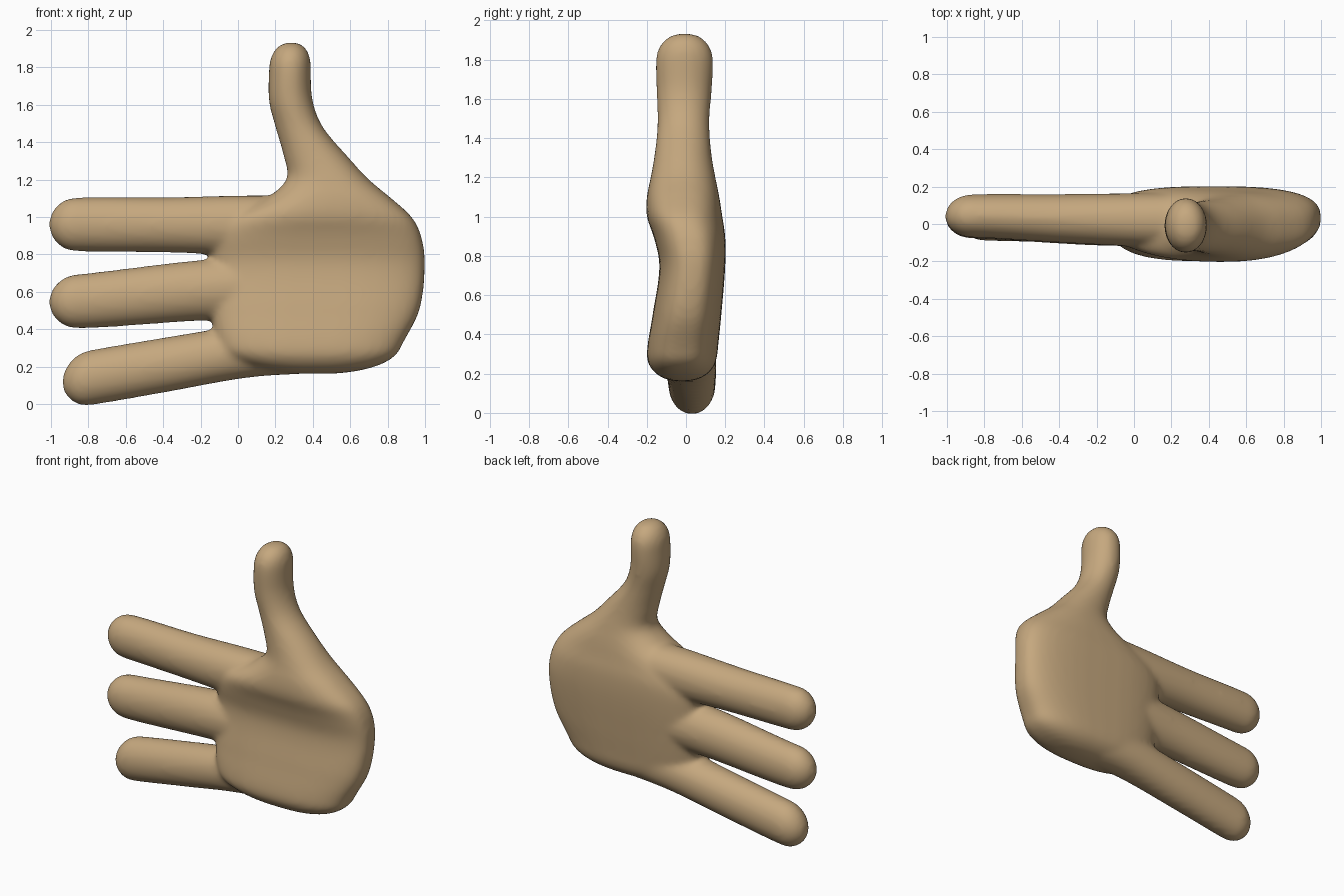
import bpy
import bmesh
import math
from mathutils import Vector

if "Cube" in bpy.data.objects:
    bpy.data.objects.remove(bpy.data.objects["Cube"], do_unlink=True)

SIDES = 40


def sample(stations, pos):
    """Smoothly interpolate the station rows (first value = position)."""
    i = 0
    while i < len(stations) - 2 and pos > stations[i + 1][0]:
        i += 1
    rows = [stations[max(0, min(len(stations) - 1, i + k))] for k in (-1, 0, 1, 2)]
    a, b, c, d = rows
    span = c[0] - b[0]
    t = (pos - b[0]) / span
    out = []
    for k in range(1, len(b)):
        m0 = (c[k] - a[k]) / (c[0] - a[0]) * span
        m1 = (d[k] - b[k]) / (d[0] - b[0]) * span
        out.append((2*t**3 - 3*t**2 + 1) * b[k] + (t**3 - 2*t**2 + t) * m0
                   + (3*t**2 - 2*t**3) * c[k] + (t**3 - t**2) * m1)
    return out


def loft(bm, stations, along_z, cap_start, cap_end, bluntness=2.0, steps=70):
    """Closed rounded body; rows are position, low, high, front, back, squareness."""
    first, last = stations[0][0], stations[-1][0]
    rings = []
    for i in range(steps + 1):
        # Cosine spacing packs the rings into the rounded ends
        f = 0.5 - 0.5 * math.cos(math.pi * (0.02 + 0.96 * i / steps))
        pos = first + (last - first) * f
        low, high, front, back, power = sample(stations, pos)
        scale = 1.0
        for dist, cap in ((pos - first, cap_start), (last - pos, cap_end)):
            if dist < cap:
                scale *= (1 - (1 - dist / cap) ** bluntness) ** (1 / bluntness)
        mid, half = (low + high) / 2, (high - low) / 2 * scale
        centre, depth = (front + back) / 2, (back - front) / 2 * scale
        ring = []
        for j in range(SIDES):
            ang = math.tau * j / SIDES
            c, s = math.cos(ang), math.sin(ang)
            u = mid + half * math.copysign(abs(c) ** (2 / power), c)
            y = centre + depth * math.copysign(abs(s) ** (2 / power), s)
            ring.append(bm.verts.new(Vector((u, y, pos) if along_z else (pos, y, u))))
        rings.append(ring)
    for r0, r1 in zip(rings, rings[1:]):
        for j in range(SIDES):
            k = (j + 1) % SIDES
            bm.faces.new((r0[j], r0[k], r1[k], r1[j]))
    bm.faces.new(rings[0])
    bm.faces.new(rings[-1])


bm = bmesh.new()

# Palm flowing up into the thumb: z, left, right, front, back, squareness
palm_and_thumb = [
    (0.16, 0.00, 0.82, -0.19, 0.15, 2.6),
    (0.30, -0.10, 0.87, -0.20, 0.16, 2.8),
    (0.50, -0.14, 0.97, -0.17, 0.18, 2.8),
    (0.75, -0.14, 1.00, -0.135, 0.20, 2.8),
    (0.90, -0.14, 0.98, -0.165, 0.20, 2.8),
    (1.00, -0.05, 0.93, -0.20, 0.185, 2.6),
    (1.10, 0.15, 0.82, -0.20, 0.17, 2.4),
    (1.20, 0.26, 0.70, -0.18, 0.15, 2.2),
    (1.32, 0.245, 0.59, -0.16, 0.13, 2.1),
    (1.48, 0.20, 0.455, -0.145, 0.12, 2.0),
    (1.62, 0.165, 0.40, -0.15, 0.13, 2.0),
    (1.78, 0.165, 0.39, -0.155, 0.14, 2.0),
    (1.935, 0.175, 0.395, -0.145, 0.13, 2.0),
]
loft(bm, palm_and_thumb, True, 0.14, 0.14, bluntness=2.3)

# Three fingers: x, low, high, front, back, squareness
index_finger = [
    (-1.01, 0.82, 1.10, -0.07, 0.155, 2),
    (-0.80, 0.815, 1.105, -0.075, 0.16, 2),
    (-0.40, 0.81, 1.105, -0.10, 0.16, 2),
    (0.00, 0.80, 1.115, -0.12, 0.165, 2.1),
    (0.35, 0.80, 1.115, -0.13, 0.17, 2.2),
]
middle_finger = [
    (-1.01, 0.41, 0.68, -0.075, 0.15, 2),
    (-0.80, 0.405, 0.70, -0.08, 0.155, 2),
    (-0.20, 0.445, 0.77, -0.115, 0.16, 2),
    (0.30, 0.46, 0.80, -0.12, 0.17, 2),
]
little_finger = [
    (-0.94, -0.02, 0.255, -0.085, 0.145, 2),
    (-0.78, -0.005, 0.29, -0.09, 0.15, 2),
    (-0.40, 0.06, 0.355, -0.10, 0.155, 2),
    (0.05, 0.14, 0.43, -0.12, 0.155, 2.1),
    (0.40, 0.165, 0.50, -0.14, 0.15, 2.2),
]
for finger in (index_finger, middle_finger, little_finger):
    loft(bm, finger, False, 0.14, 0.08)

bmesh.ops.recalc_face_normals(bm, faces=bm.faces)
mesh = bpy.data.meshes.new("hand")
bm.to_mesh(mesh)
bm.free()
hand = bpy.data.objects.new("hand", mesh)
bpy.context.collection.objects.link(hand)

# Skin colour
skin = bpy.data.materials.new("tan skin")
skin.use_nodes = True
colour = (0.56, 0.39, 0.21, 1.0)
skin.diffuse_color = colour
skin.node_tree.nodes["Principled BSDF"].inputs["Base Color"].default_value = colour
mesh.materials.append(skin)

# Fuse the parts into one skin and soften the joins
fuse = hand.modifiers.new("fuse", 'REMESH')
fuse.mode = 'VOXEL'
fuse.voxel_size = 0.016
fuse.use_smooth_shade = True
soften = hand.modifiers.new("soften", 'SMOOTH')
soften.factor = 0.5
soften.iterations = 14
for poly in mesh.polygons:
    poly.use_smooth = True
